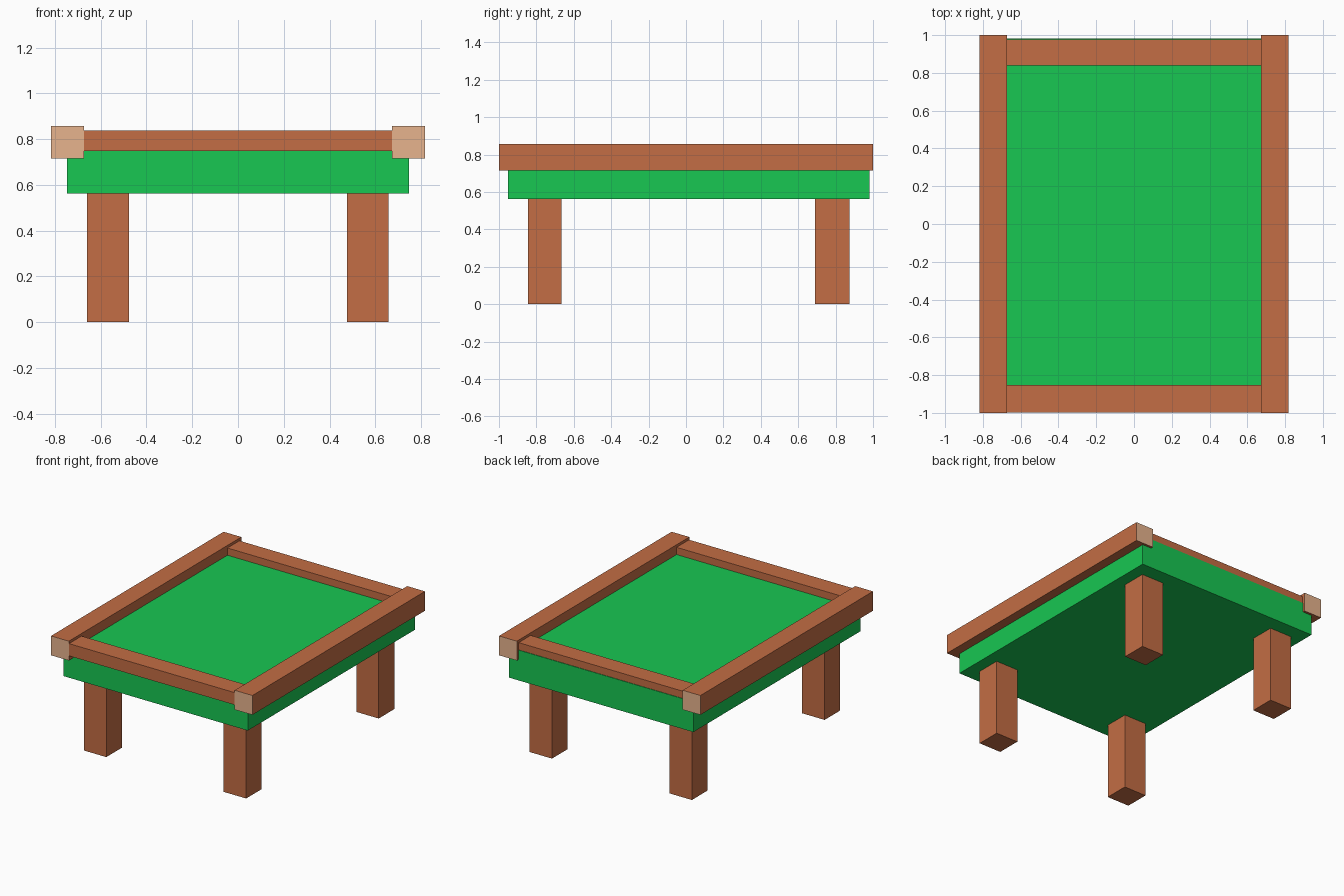
import bpy
import bmesh

if "Cube" in bpy.data.objects:
    bpy.data.objects.remove(bpy.data.objects["Cube"])


def material(name, rgb):
    m = bpy.data.materials.new(name)
    m.diffuse_color = (*rgb, 1.0)
    m.use_nodes = True
    m.node_tree.nodes["Principled BSDF"].inputs["Base Color"].default_value = m.diffuse_color
    return m


felt = material("green_felt", (0.009, 0.571, 0.084))
wood = material("brown_wood", (0.546, 0.153, 0.058))
end_grain = material("light_end_grain", (0.807, 0.456, 0.270))


def box(name, x, y, z, mat, end_mat=None):
    """Box from (min, max) ranges; end_mat colours the faces pointing along y."""
    bm = bmesh.new()
    bmesh.ops.create_cube(bm, size=1.0)
    for v in bm.verts:
        v.co = [r[0] if c < 0 else r[1] for c, r in zip(v.co, (x, y, z))]
    bm.normal_update()
    if end_mat:
        for f in bm.faces:
            f.material_index = int(abs(f.normal.y) > 0.5)
    mesh = bpy.data.meshes.new(name)
    bm.to_mesh(mesh)
    bm.free()
    mesh.materials.append(mat)
    if end_mat:
        mesh.materials.append(end_mat)
    ob = bpy.data.objects.new(name, mesh)
    bpy.context.collection.objects.link(ob)
    return ob


# Felt-covered table bed
box("table_bed", (-0.747, 0.747), (-0.953, 0.982), (0.563, 0.785), felt)

# Long side rails with pale cut ends
for side, x in (("left", (-0.817, -0.673)), ("right", (0.673, 0.817))):
    box(side + "_rail", x, (-1.0, 1.0), (0.715, 0.857), wood, end_grain)

# Short rails between the side rails
for side, y in (("front", (-0.997, -0.852)), ("back", (0.839, 0.978))):
    box(side + "_rail", (-0.68, 0.68), y, (0.748, 0.838), wood)

# Four square legs
for side, x in (("left", (-0.659, -0.477)), ("right", (0.476, 0.658))):
    for end, y in (("front", (-0.845, -0.665)), ("back", (0.691, 0.873))):
        box(f"{end}_{side}_leg", x, y, (0.0, 0.57), wood)
